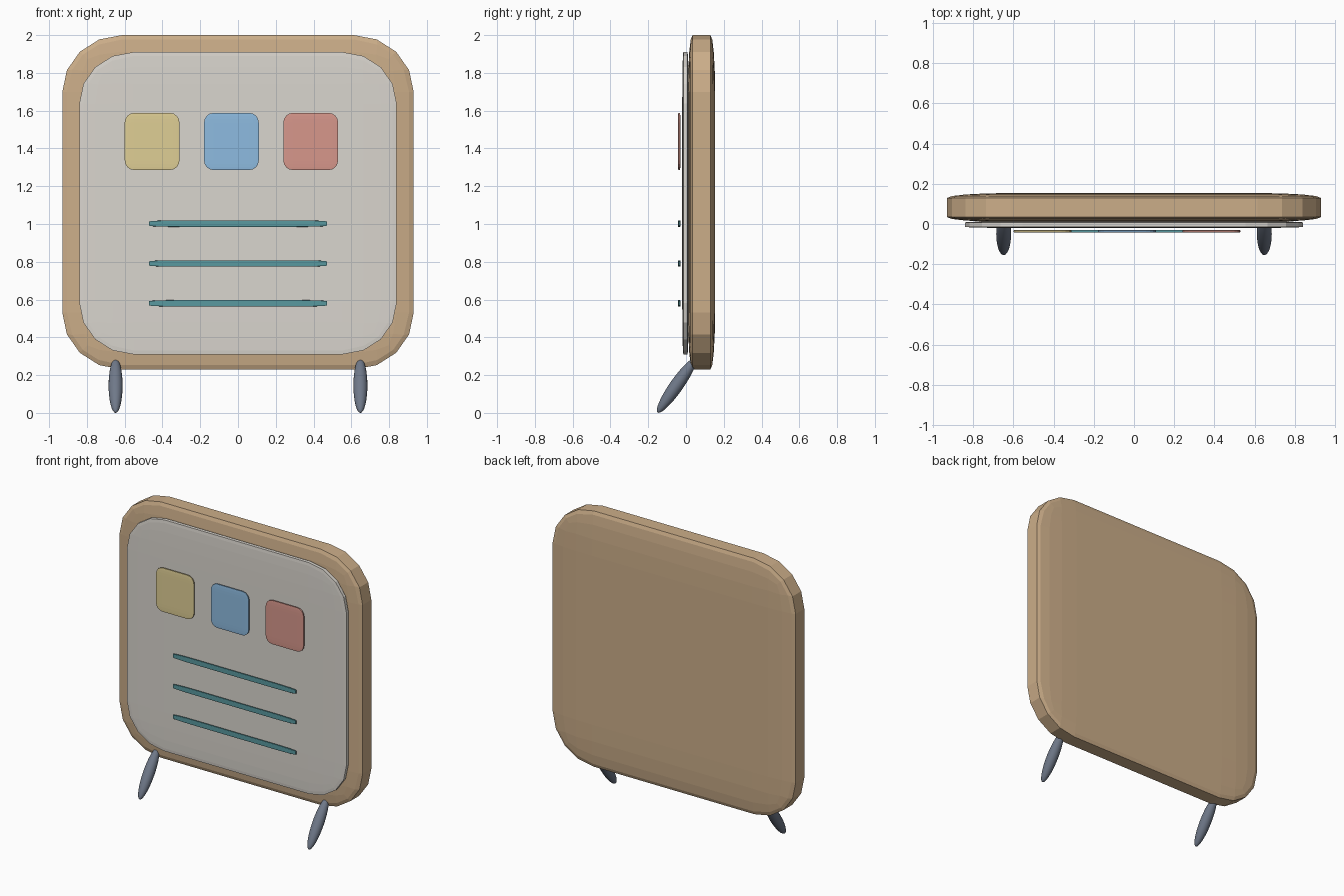
import bpy
from math import radians

if "Cube" in bpy.data.objects:
    bpy.data.objects.remove(bpy.data.objects["Cube"])


def material(name, rgb):
    mat = bpy.data.materials.new(name)
    mat.diffuse_color = (*rgb, 1)
    mat.use_nodes = True
    mat.node_tree.nodes["Principled BSDF"].inputs["Base Color"].default_value = mat.diffuse_color
    return mat


WOOD = material("wood", (0.60, 0.42, 0.25))
PAPER = material("paper", (0.70, 0.67, 0.62))
YELLOW = material("yellow", (0.74, 0.62, 0.30))
BLUE = material("blue", (0.27, 0.50, 0.75))
RED = material("red", (0.68, 0.31, 0.26))
TEAL = material("teal", (0.10, 0.32, 0.35))
SLATE = material("slate", (0.16, 0.19, 0.25))


def soft_slab(name, center, size, mat, bevel=0.17):
    """Unit cube with rounded edges, stretched to size so the rounding stretches too."""
    bpy.ops.mesh.primitive_cube_add(size=1, location=center)
    ob = bpy.context.object
    ob.name = name
    ob.scale = size
    mod = ob.modifiers.new("rounding", 'BEVEL')
    mod.width = bevel
    mod.segments = 4
    mod.limit_method = 'NONE'
    ob.data.materials.append(mat)
    return ob


# Backing board and the paper panel on its front
soft_slab("board", (0, 0.082, 1.115), (1.86, 0.144, 1.77), WOOD)
soft_slab("panel", (0, -0.003, 1.11), (1.68, 0.034, 1.60), PAPER)

# Row of coloured tiles
for i, (colour, mat) in enumerate((("yellow", YELLOW), ("blue", BLUE), ("red", RED))):
    soft_slab(colour + "_tile", (-0.455 + 0.42 * i, -0.036, 1.437), (0.29, 0.013, 0.302), mat)

# Three lines below the tiles
for i in range(3):
    soft_slab(f"line_{i + 1}", (0, -0.036, 1.002 - 0.211 * i), (0.94, 0.013, 0.034), TEAL)

# Two slanted feet
for side, x in (("left", -0.648), ("right", 0.648)):
    bpy.ops.mesh.primitive_uv_sphere_add(segments=32, ring_count=16, radius=1,
                                         location=(x, -0.05, 0.145),
                                         rotation=(radians(-35), 0, 0))
    foot = bpy.context.object
    foot.name = side + "_foot"
    foot.scale = (0.037, 0.036, 0.175)
    foot.data.materials.append(SLATE)
    bpy.ops.object.shade_smooth()
